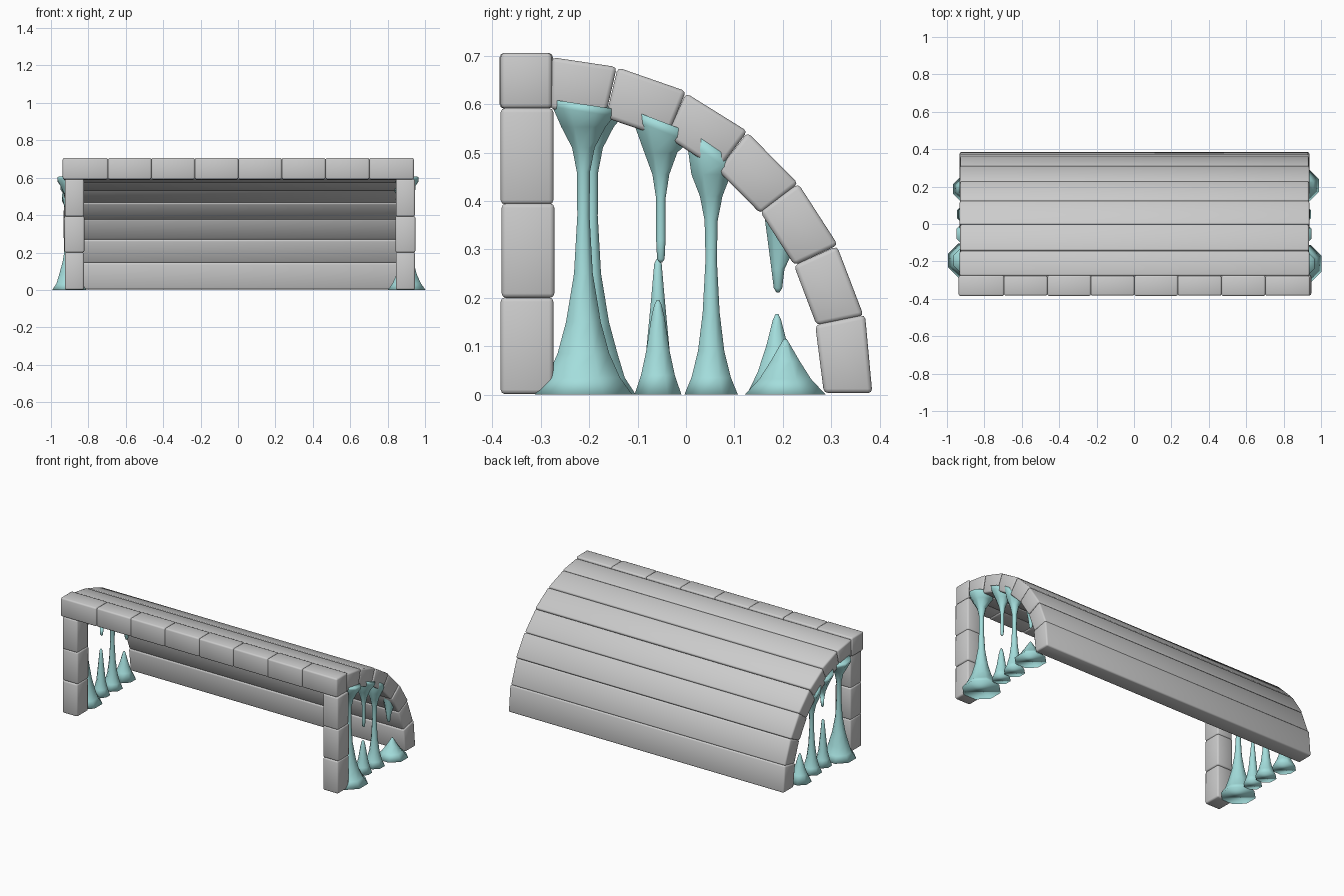
import bpy, bmesh, math
from mathutils import Vector

if "Cube" in bpy.data.objects:
    bpy.data.objects.remove(bpy.data.objects["Cube"])


def material(name, rgb):
    m = bpy.data.materials.new(name)
    m.diffuse_color = (*rgb, 1)
    m.use_nodes = True
    m.node_tree.nodes["Principled BSDF"].inputs["Base Color"].default_value = m.diffuse_color
    return m


STONE = material("light grey stone", (0.60, 0.60, 0.60))
SLIME = material("pale aqua slime", (0.37, 0.73, 0.72))


def finish(name, bm, mat):
    bmesh.ops.recalc_face_normals(bm, faces=bm.faces[:])
    me = bpy.data.meshes.new(name)
    bm.to_mesh(me)
    bm.free()
    me.materials.append(mat)
    me.shade_smooth()
    ob = bpy.data.objects.new(name, me)
    bpy.context.collection.objects.link(ob)
    return ob


def beam(name, quad, x0, x1, bevel=0.009):
    """Extrude a four-point (y, z) section along x and soften its edges."""
    bm = bmesh.new()
    a = [bm.verts.new((x0, y, z)) for y, z in quad]
    b = [bm.verts.new((x1, y, z)) for y, z in quad]
    bm.faces.new(a)
    bm.faces.new(b[::-1])
    for i in range(4):
        j = (i + 1) % 4
        bm.faces.new((a[i], a[j], b[j], b[i]))
    bmesh.ops.recalc_face_normals(bm, faces=bm.faces[:])
    bmesh.ops.bevel(bm, geom=bm.edges[:], offset=bevel, segments=2,
                    profile=0.5, affect='EDGES')
    return finish(name, bm, STONE)


def block(name, x0, x1, y0, y1, z0, z1):
    return beam(name, [(y0, z0), (y1, z0), (y1, z1), (y0, z1)], x0, x1)


def strand(name, x, y, rings, slope=0.0, sides=8):
    """Lathe a slime strand from (radius, z); its last ring is tilted along the roof."""
    bm = bmesh.new()
    loops = []
    for k, (r, z) in enumerate(rings):
        s = slope if k >= len(rings) - 2 else 0
        loop = []
        for i in range(sides):
            t = 2 * math.pi * (i + 0.5) / sides
            dy = 1.05 * r * math.sin(t)
            loop.append(bm.verts.new((x + 1.05 * r * math.cos(t), y + dy, z + s * dy)))
        loops.append(loop)
    for p, q in zip(loops, loops[1:]):
        for i in range(sides):
            j = (i + 1) % sides
            bm.faces.new((p[i], p[j], q[j], q[i]))
    bm.faces.new(loops[0][::-1])
    bm.faces.new(loops[-1])
    return finish(name, bm, SLIME)


# Curved back: seven long planks in a quarter arch (outer pair, inner pair)
planks = [
    [(-.277, .697), (-.143, .677), (-.167, .572), (-.280, .590)],
    [(-.141, .676), (.000, .627), (-.040, .529), (-.166, .572)],
    [(.000, .623), (.127, .544), (.066, .463), (-.040, .533)],
    [(.127, .542), (.232, .436), (.154, .374), (.066, .463)],
    [(.232, .436), (.314, .309), (.224, .267), (.153, .378)],
    [(.312, .307), (.367, .163), (.270, .143), (.223, .267)],
    [(.370, .165), (.385, .003), (.285, .003), (.267, .144)],
]
for n, q in enumerate(planks):
    d = 0.003 * (n % 2)
    beam(f"arch_plank_{n + 1}", q, -0.932 + d, 0.938 - d)

# Lintel: eight blocks across the front
joints = [-.937, -.695, -.463, -.231, .002, .234, .468, .702, .940]
for n, (a, b) in enumerate(zip(joints, joints[1:])):
    d = 0.002 * (n % 2)
    block(f"lintel_block_{n + 1}", a, b, -.385 + d, -.275 - d, .591, .706)

# Two front pillars of three blocks each
for side, xc in (("left", -.875), ("right", .895)):
    for n, (a, b) in enumerate(((0.001, .201), (.2, .395), (.393, .592))):
        d = 0.002 * (n % 2)
        block(f"{side}_pillar_block_{n + 1}", xc - .051 - d, xc + .051 + d,
              -.383 + d, -.274 + d, a, b)

# Slime strands at both open ends
for side, s in (("left", -1), ("right", 1)):
    R = s > 0
    # thick full column next to the pillar
    b = 0.104 if R else 0.094
    strand(f"{side}_slime_column_thick", s * .902, -.212 if R else -.195,
           [(b, 0), (b * .75, .035), (.055, .085), (.037, .15), (.02, .25), (.013, .37),
            (.014, .46), (.024, .51), (.047, .553), (.066, .585), (.066, .60)], -.15)
    # broken strand: stalactite above, stalagmite below
    gap = 0 if R else 0.085
    strand(f"{side}_slime_drip_middle", s * .89, -.052,
           [(.003, .273 + gap), (.008, .28 + gap), (.010, .32 + gap), (.010, .405),
            (.018, .455), (.035, .50), (.060, .545), (.062, .565)], -.38)
    strand(f"{side}_slime_mound_middle", s * .89, -.058,
           [(.050, 0), (.036, .04), (.025, .09), (.014, .16 + gap / 2),
            (.008, .185 + gap), (.003, .195 + gap)])
    # slim full column
    strand(f"{side}_slime_column_slim", s * .89, .052,
           [(.057, 0), (.042, .035), (.028, .09), (.018, .17), (.012, .28), (.014, .36),
            (.024, .41), (.042, .455), (.052, .49), (.05, .515)], -.68)
    # short broken strand under the low part of the arch
    lift = 0 if R else 0.03
    strand(f"{side}_slime_drip_low", s * .89, .190,
           [(.003, .211 + lift), (.009, .22 + lift), (.014, .26 + lift),
            (.030, .335), (.036, .36)], -1.5)
    h = 0.115 if R else 0.167
    b = 0.086 if R else 0.064
    strand(f"{side}_slime_mound_low", s * .905, .205 if R else .188,
           [(b, 0), (b * .64, h * .28), (b * .36, h * .6), (.009, h * .92), (.003, h)])
